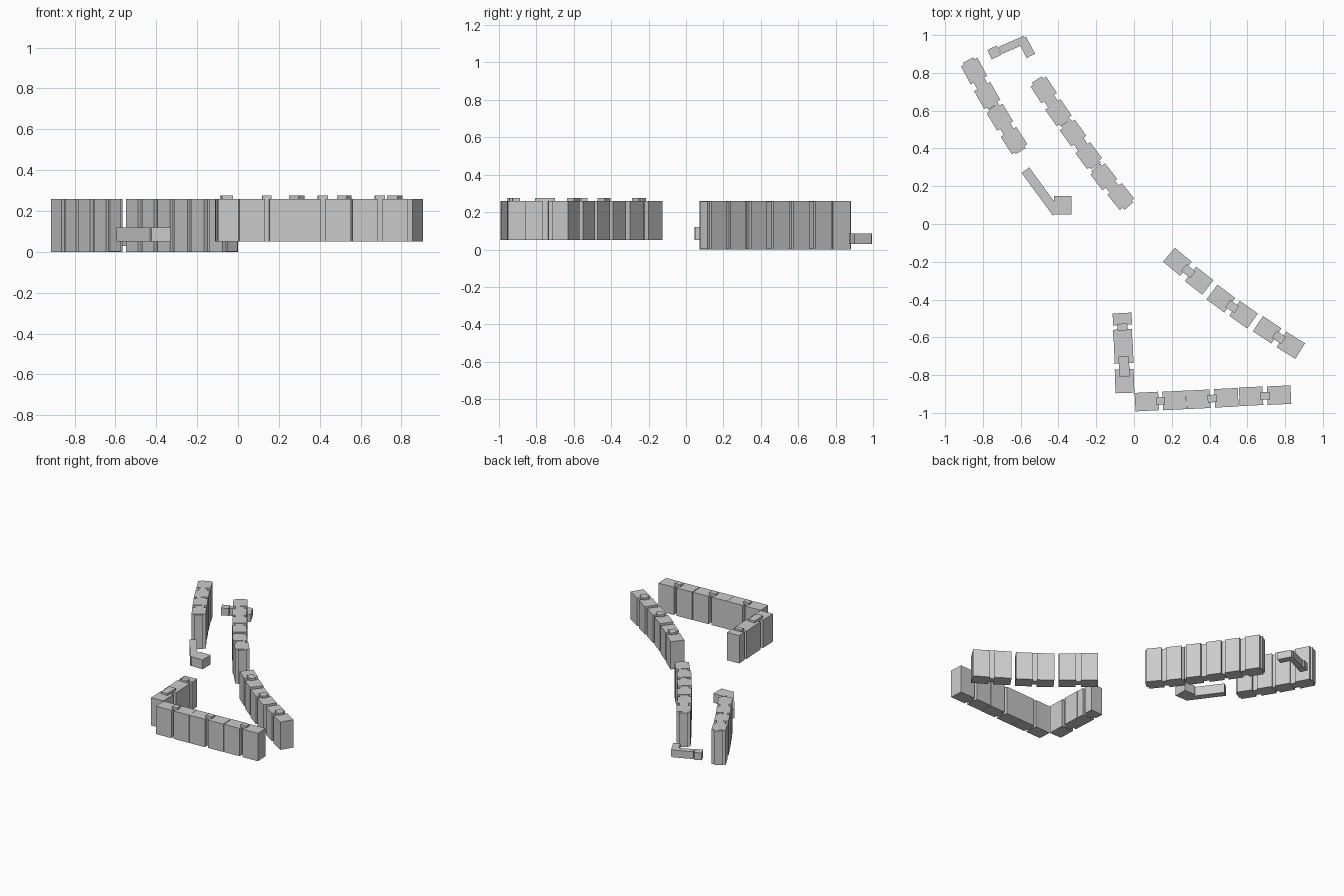
import bpy
from math import radians, atan2, cos, sin, hypot
from mathutils import Matrix


def box(name, x, y, length, width, z0, z1, deg):
    """Upright box; length runs along the given heading."""
    bpy.ops.mesh.primitive_cube_add(size=1)
    ob = bpy.context.object
    ob.name = name
    m = (Matrix.Translation((x, y, (z0 + z1) / 2)) @ Matrix.Rotation(radians(deg), 4, 'Z')
         @ Matrix.Diagonal((length, width, z1 - z0, 1)))
    ob.data.transform(m)
    return ob


def link(name, a, b, width, z0, z1, extend=0.0):
    """Box spanning two plan points, optionally longer at both ends."""
    dx, dy = b[0] - a[0], b[1] - a[1]
    box(name, (a[0] + b[0]) / 2, (a[1] + b[1]) / 2, hypot(dx, dy) + 2 * extend,
        width, z0, z1, atan2(dy, dx) * 57.29578)


def row(name, pts, lengths, width, z0, z1, angles, spine_w, spine_top, extend):
    """Row of blocks joined in pairs by a narrower spine."""
    n = len(pts)
    for i, (x, y) in enumerate(pts):
        t = i / (n - 1)
        box(f"{name}_block", x, y, lengths[i], width, z0, z1,
            angles[0] * (1 - t) + angles[1] * t)
    for i in range(0, n, 2):
        link(f"{name}_spine", pts[i], pts[i + 1], spine_w, z0 + 0.002, spine_top, extend)


# Front right diagonal wall
row("diagonal_wall", [(0.23, -0.20), (0.345, -0.30), (0.46, -0.395), (0.58, -0.48),
                      (0.705, -0.56), (0.83, -0.642)],
    [0.117] * 6, 0.097, 0.05, 0.26, (-40, -32), 0.045, 0.275, -0.045)

# Front long wall
row("front_wall", [(0.068, -0.94), (0.214, -0.934), (0.34, -0.928), (0.489, -0.92),
                   (0.62, -0.912), (0.768, -0.906)],
    [0.125] * 6, 0.098, 0.05, 0.26, (3, 2.5), 0.04, 0.275, -0.05)

# Short side wall meeting the front wall
row("side_wall", [(-0.062, -0.503), (-0.06, -0.588), (-0.055, -0.677), (-0.05, -0.832)],
    [0.063, 0.06, 0.122, 0.125], 0.1, 0.05, 0.26, (-87, -88), 0.055, 0.275, -0.025)

# Back inner wall
row("inner_wall", [(-0.478, 0.71), (-0.40, 0.59), (-0.323, 0.482), (-0.24, 0.362),
                   (-0.16, 0.25), (-0.07, 0.145)],
    [0.105] * 6, 0.098, 0, 0.26, (-57, -51), 0.062, 0.258, 0.066)

# Back outer wall
row("outer_wall", [(-0.847, 0.81), (-0.777, 0.68), (-0.71, 0.565), (-0.635, 0.442)],
    [0.108] * 4, 0.098, 0, 0.26, (-62, -57), 0.062, 0.258, 0.066)

# Low wall with end block
link("low_wall", (-0.575, 0.285), (-0.41, 0.06), 0.05, 0.05, 0.12)
box("low_wall_end", -0.377, 0.098, 0.092, 0.098, 0.05, 0.12, 0)

# Low hooked wall at the back
box("hook_tip", -0.74, 0.908, 0.055, 0.055, 0.03, 0.085, 25)
link("hook_bar", (-0.71, 0.918), (-0.578, 0.976), 0.042, 0.03, 0.085)
link("hook_return", (-0.594, 0.981), (-0.546, 0.89), 0.05, 0.03, 0.085)
